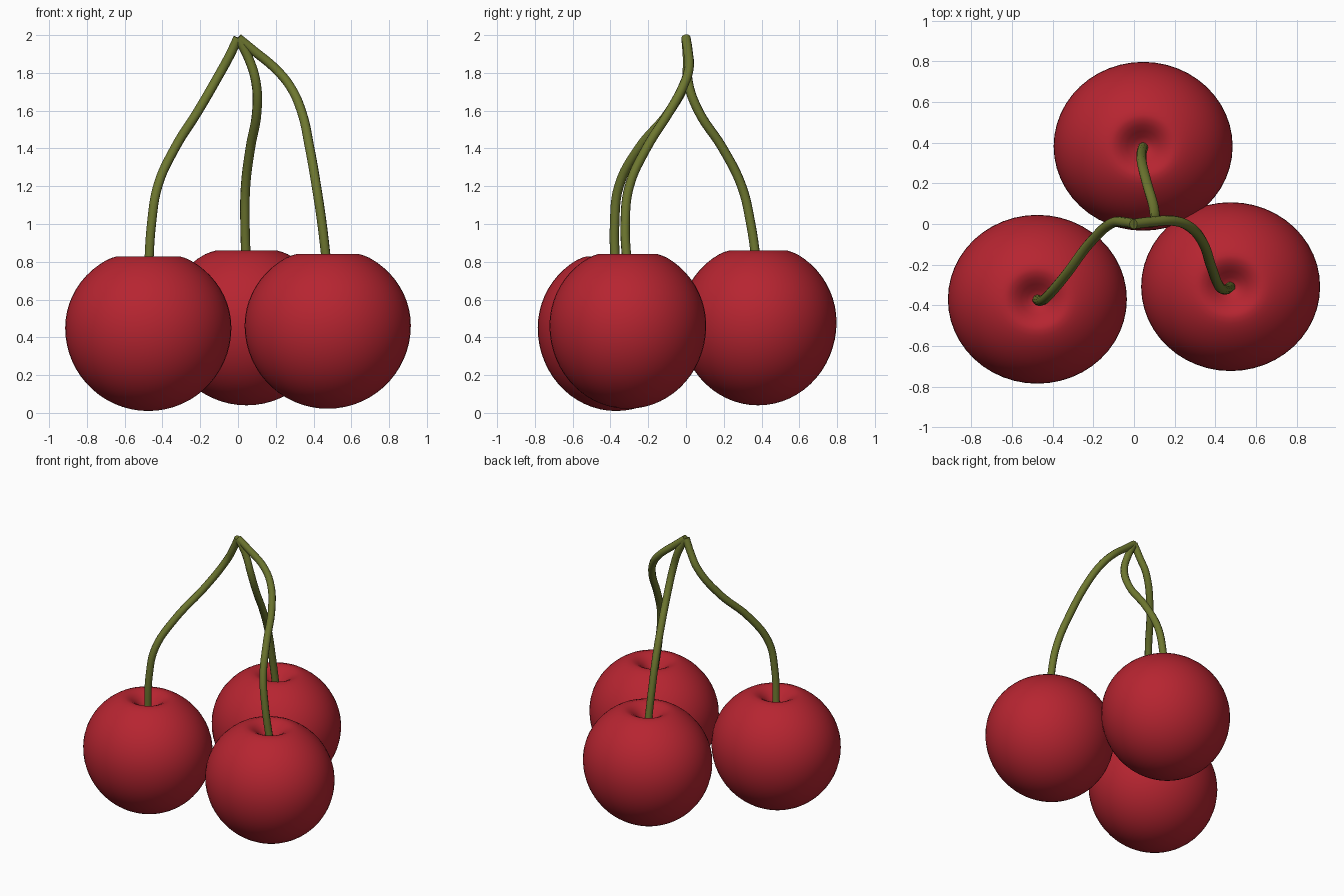
import bpy, bmesh, math

if "Cube" in bpy.data.objects:
    bpy.data.objects.remove(bpy.data.objects["Cube"])


def material(name, color):
    m = bpy.data.materials.new(name)
    m.diffuse_color = (*color, 1.0)
    m.use_nodes = True
    m.node_tree.nodes["Principled BSDF"].inputs["Base Color"].default_value = m.diffuse_color
    return m


RED = material("cherry red", (0.47, 0.018, 0.030))
GREEN = material("stem green", (0.155, 0.185, 0.029))

# Fruit half profile (radius, height from the widest ring): round body, rim, dimple
BODY = [(0.44 * math.cos(math.radians(a)),
         (0.44 if a < 0 else 0.415) * math.sin(math.radians(a)))
        for a in range(-90, 61, 6)]
RIM = [(0.192, 0.371), (0.165, 0.379), (0.14, 0.377), (0.11, 0.363),
       (0.08, 0.340), (0.05, 0.313), (0.025, 0.298), (0.0, 0.292)]


def cherry(name, center):
    """Spin the profile around z, slightly narrower front to back."""
    bm = bmesh.new()
    verts = [bm.verts.new((r, 0, z)) for r, z in BODY + RIM]
    edges = [bm.edges.new(p) for p in zip(verts, verts[1:])]
    bmesh.ops.spin(bm, geom=verts + edges, cent=(0, 0, 0), axis=(0, 0, 1),
                   angle=2 * math.pi, steps=48)
    bmesh.ops.remove_doubles(bm, verts=bm.verts, dist=0.0005)
    bmesh.ops.scale(bm, verts=bm.verts, vec=(1, 0.943, 1))
    bmesh.ops.recalc_face_normals(bm, faces=bm.faces)
    mesh = bpy.data.meshes.new(name)
    bm.to_mesh(mesh)
    bm.free()
    mesh.shade_smooth()
    mesh.materials.append(RED)
    ob = bpy.data.objects.new(name, mesh)
    ob.location = center
    bpy.context.collection.objects.link(ob)


def stem(name, points):
    """Round tube along a smooth path, from the shared tip to the dimple."""
    cu = bpy.data.curves.new(name, 'CURVE')
    cu.dimensions = '3D'
    cu.bevel_depth = 0.025
    cu.bevel_resolution = 3
    cu.resolution_u = 6
    cu.use_fill_caps = True
    sp = cu.splines.new('BEZIER')
    sp.bezier_points.add(len(points) - 1)
    for bp, co in zip(sp.bezier_points, points):
        bp.co = co
        bp.handle_left_type = bp.handle_right_type = 'AUTO'
    cu.materials.append(GREEN)
    ob = bpy.data.objects.new(name, cu)
    bpy.context.collection.objects.link(ob)


# Three fruits
cherry("left_cherry", (-0.475, -0.37, 0.45))
cherry("right_cherry", (0.475, -0.308, 0.462))
cherry("back_cherry", (0.045, 0.382, 0.48))

# Three stems joined at the tip
stem("left_stem", [(0, 0, 1.985), (-0.045, 0.008, 1.89), (-0.10, 0.008, 1.79),
                   (-0.21, -0.085, 1.6), (-0.335, -0.25, 1.4),
                   (-0.425, -0.355, 1.2), (-0.458, -0.378, 1.0),
                   (-0.475, -0.372, 0.73)])
stem("right_stem", [(0, 0, 1.985), (0.08, 0.01, 1.92), (0.20, 0.015, 1.82),
                    (0.275, -0.015, 1.73), (0.335, -0.085, 1.6),
                    (0.38, -0.21, 1.4), (0.415, -0.30, 1.2),
                    (0.445, -0.322, 1.0), (0.475, -0.308, 0.74)])
stem("back_stem", [(0, 0, 1.985), (0.055, 0.008, 1.88), (0.095, 0.012, 1.75),
                   (0.10, 0.065, 1.6), (0.065, 0.195, 1.4),
                   (0.04, 0.295, 1.2), (0.037, 0.343, 1.0),
                   (0.045, 0.378, 0.76)])
